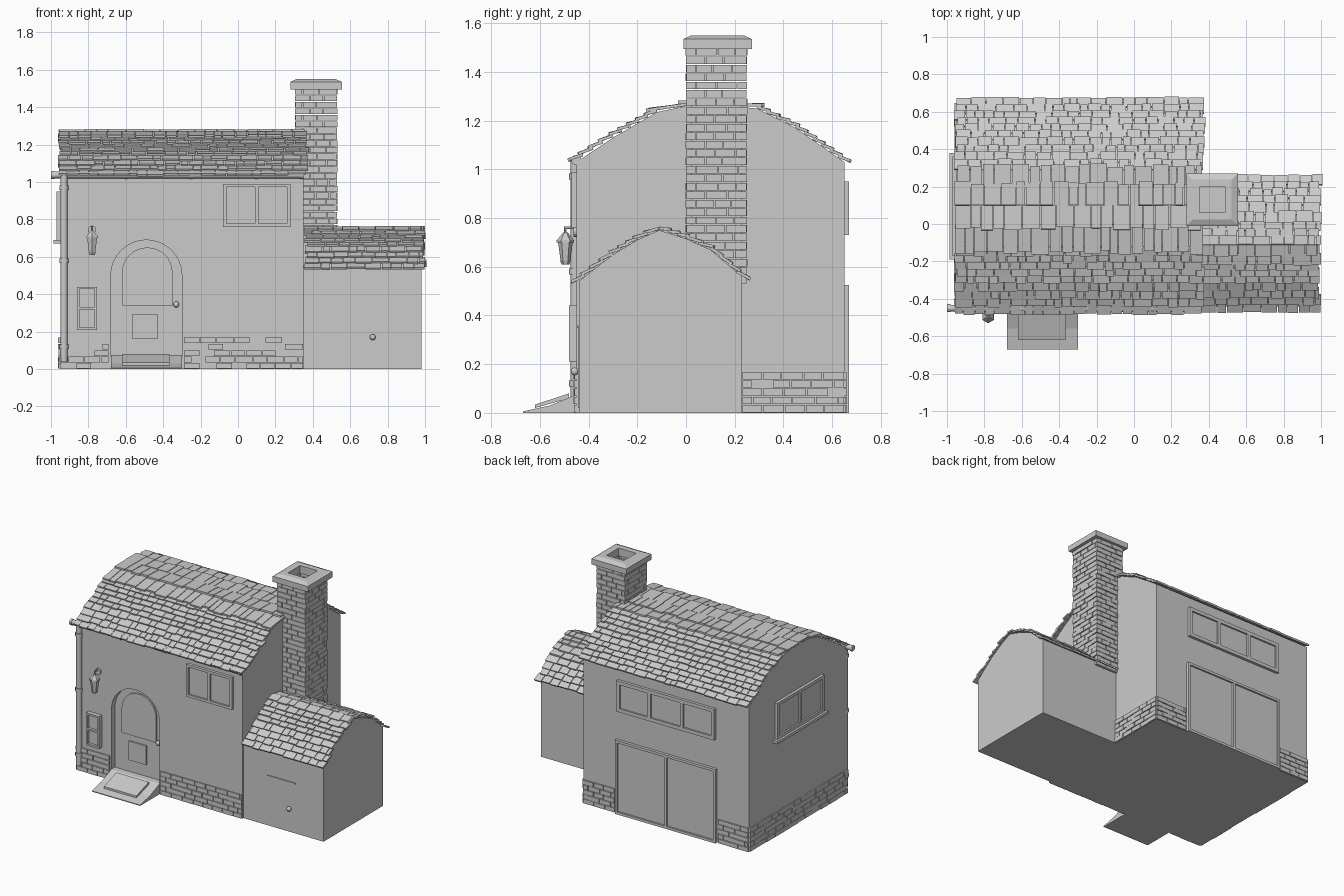
import bpy, bmesh, math, random
from mathutils import Matrix, Vector

if "Cube" in bpy.data.objects:
    bpy.data.objects.remove(bpy.data.objects["Cube"])
random.seed(4)
T = Matrix.Translation
I = Matrix.Identity(4)


def finish(bm, name, smooth=False):
    bmesh.ops.recalc_face_normals(bm, faces=bm.faces[:])
    me = bpy.data.meshes.new(name)
    bm.to_mesh(me)
    bm.free()
    ob = bpy.data.objects.new(name, me)
    bpy.context.collection.objects.link(ob)
    if smooth:
        bpy.context.view_layer.objects.active = ob
        bpy.ops.object.select_all(action='DESELECT')
        ob.select_set(True)
        bpy.ops.object.shade_smooth_by_angle(angle=math.radians(40))
    return ob


def box(bm, a, b, M=I):
    a, b = Vector(a), Vector(b)
    bmesh.ops.create_cube(bm, size=1, matrix=M @ T((a + b) / 2) @ Matrix.Diagonal((*(b - a), 1)))


def prism(bm, pts, axis, a, b):
    """Extrude a 2D outline along x (outline is y,z) or y (outline is x,z)."""
    P = (lambda p, t: (t, *p)) if axis == 'x' else (lambda p, t: (p[0], t, p[1]))
    lo, hi = ([bm.verts.new(P(p, t)) for p in pts] for t in (a, b))
    bm.faces.new(lo)
    bm.faces.new(hi)
    for i in range(len(pts)):
        j = (i + 1) % len(pts)
        bm.faces.new((lo[i], lo[j], hi[j], hi[i]))


def arch(x, r, z0, spring):
    c = [(x + r * math.cos(math.pi * i / 16), spring + r * math.sin(math.pi * i / 16)) for i in range(17)]
    return [(x + r, z0)] + c + [(x - r, z0)]


def rod(bm, p, q, r1, r2=None, n=12):
    p, q = Vector(p), Vector(q)
    M = T((p + q) / 2) @ (q - p).to_track_quat('Z', 'Y').to_matrix().to_4x4()
    bmesh.ops.create_cone(bm, segments=n, cap_ends=True, radius1=r1, radius2=r1 if r2 is None else r2,
                          depth=(q - p).length, matrix=M)


def tiles(bm, path, x0, x1, pitch):
    """Overlapping tile rows, path runs from the eave up to the ridge."""
    for p, q in zip(path, path[1:]):
        p, q = Vector((0, *p)), Vector((0, *q))
        d = (q - p).normalized()
        n = Vector((0, -d.z, d.y)) * (1 if d.y > 0 else -1)
        rows = max(1, round((q - p).length / pitch))
        step = (q - p).length / rows
        for r in range(rows):
            x = x0 + random.uniform(-.01, .01)
            while x < x1 - .015:
                w = min(random.uniform(.04, .10), x1 + random.uniform(-.01, .01) - x)
                tilt = random.uniform(.006, .012) / step
                up, nn = (d - n * tilt).normalized(), (n + d * tilt).normalized()
                length = step * random.uniform(1.15, 1.35)
                c = p + d * (step * (r + 1) - length / 2) + n * .006
                M = Matrix((Vector((1, 0, 0)), up, nn)).transposed().to_4x4()
                M.translation = c + Vector((x + w / 2, 0, 0))
                bmesh.ops.create_cube(bm, size=1, matrix=M @ Matrix.Diagonal((max(w - .004, .01), length, .012, 1)))
                x += w


def bricks(bm, M, u0, u1, z0, z1, depth, out, rows, width=.085):
    """Running-bond bricks on a wall; local -y faces outward."""
    h = (z1 - z0) / rows
    for r in range(rows):
        u = u0
        w = width * (.5 if r % 2 else 1)
        while u < u1 - .005:
            e = u + w if u + w < u1 - .015 else u1
            o = out + random.uniform(-.003, .003)
            box(bm, (u + .002, -o, z0 + r * h + .002), (e - .002, depth, z0 + (r + 1) * h - .002), M)
            u, w = e, width * random.uniform(.85, 1.15)


def window(name, M, u0, u1, z0, z1, panes, stacked=False, sill=False, f=.018, out=.02):
    """Framed panes on a wall; local -y faces outward."""
    bm = bmesh.new()
    box(bm, (u0, -out * .4, z0), (u1, .01, z1), M)
    for a, b in ((u0, u0 + f), (u1 - f, u1)):
        box(bm, (a, -out, z0), (b, .01, z1), M)
    for a, b in ((z0, z0 + f), (z1 - f, z1)):
        box(bm, (u0 + f, -out, a), (u1 - f, .01, b), M)
    for i in range(1, panes):
        if stacked:
            z = z0 + (z1 - z0) * i / panes
            box(bm, (u0 + f, -out, z - f / 2), (u1 - f, .01, z + f / 2), M)
        else:
            u = u0 + (u1 - u0) * i / panes
            box(bm, (u - f / 2, -out, z0 + f), (u + f / 2, .01, z1 - f), M)
    if sill:
        box(bm, (u0 - .02, -out * 1.8, z0 - .02), (u1 + .02, .01, z0), M)
    finish(bm, name)


# wall frames: local x runs along the wall, local -y points outward
front = T((0, -.45, 0))
back = T((0, .65, 0)) @ Matrix.Rotation(math.pi, 4, 'Z')
left = T((-.95, 0, 0)) @ Matrix.Rotation(-math.pi / 2, 4, 'Z')
right = T((.35, 0, 0)) @ Matrix.Rotation(math.pi / 2, 4, 'Z')

# main house with recessed arched doorway
bm = bmesh.new()
prism(bm, [(-.45, 0), (-.45, 1.03), (-.3, 1.13), (-.12, 1.235), (0, 1.26), (.1, 1.267), (.29, 1.25),
           (.45, 1.17), (.65, 1.03), (.65, 0)], 'x', -.95, .35)
house = finish(bm, "main_house")
bm = bmesh.new()
prism(bm, arch(-.49, .19, .075, .50), 'y', -.6, -.41)
cutter = finish(bm, "doorway_cutter")
cutter.hide_render = True
mod = house.modifiers.new("doorway", 'BOOLEAN')
mod.operation, mod.object, mod.solver = 'DIFFERENCE', cutter, 'EXACT'
bpy.context.view_layer.objects.active = house
bpy.ops.object.modifier_apply(modifier=mod.name)
bpy.data.objects.remove(cutter)

# annex
bm = bmesh.new()
prism(bm, [(-.44, 0), (-.44, .54), (-.3, .65), (-.2, .71), (-.11, .75), (0, .715), (.1, .67), (.23, .56), (.23, 0)],
      'x', .34, .98)
finish(bm, "annex")

# roof tiles
bm = bmesh.new()
tiles(bm, [(-.465, 1.035), (-.3, 1.14), (-.12, 1.24)], -.955, .375, .045)
tiles(bm, [(-.12, 1.24), (0, 1.266), (.1, 1.273)], -.955, .37, .11)
tiles(bm, [(.66, 1.03), (.45, 1.175), (.29, 1.255)], -.955, .375, .045)
tiles(bm, [(.29, 1.255), (.1, 1.273)], -.955, .37, .1)
finish(bm, "main_roof_tiles")
bm = bmesh.new()
tiles(bm, [(-.455, .535), (-.3, .655), (-.2, .715), (-.11, .757)], .36, 1.0, .045)
tiles(bm, [(.245, .55), (.1, .675), (0, .72), (-.11, .757)], .36, 1.0, .045)
finish(bm, "annex_roof_tiles")

# stone base courses
bm = bmesh.new()
for M, a, b in ((front, -.95, -.69), (front, -.29, .35), (back, -.35, -.10), (back, .71, .95),
                (left, -.65, .45), (right, .23, .65)):
    bricks(bm, M, a, b, 0, .17, .01, .009, 5)
finish(bm, "base_bricks")

# chimney of bricks around a core, hollow at the top
bm = bmesh.new()
box(bm, (.325, .02, .5), (.51, .23, 1.28))
cx, cy, hx, hy = .4175, .125, .1125, .125
for k, (w, d) in enumerate(((hx, hy), (hy, hx), (hx, hy), (hy, hx))):
    M = T((cx, cy, 0)) @ Matrix.Rotation(k * math.pi / 2, 4, 'Z') @ T((0, -d, 0))
    bricks(bm, M, -w, w, .53, 1.5, .035, -.001, 28, .08)
finish(bm, "chimney_bricks")

# chimney cap ring
bm = bmesh.new()
loops = []
for x, y, z in ((.138, .14, 1.495), (.138, .14, 1.535), (.105, .107, 1.55), (.068, .068, 1.55), (.068, .068, 1.495)):
    loops.append([bm.verts.new((cx + sx * x, .13 + sy * y, z)) for sx, sy in ((-1, -1), (1, -1), (1, 1), (-1, 1))])
for A, B in zip(loops, loops[1:] + loops[:1]):
    for i in range(4):
        bm.faces.new((A[i], A[i - 1], B[i - 1], B[i]))
finish(bm, "chimney_cap")

# windows, letter box and garage doors
window("front_window", front, -.08, .28, .76, .99, 2)
window("back_window", back, -.08, .69, .73, .95, 3, f=.025)
window("left_window", left, -.36, .17, .69, .95, 2, sill=True, f=.022)
window("garage_doors", back, -.09, .70, 0, .525, 2)
window("wall_box", front, -.86, -.755, .21, .44, 2, stacked=True, f=.013, out=.03)

# front door details
bm = bmesh.new()
prism(bm, arch(-.485, .135, .34, .515), 'y', -.42, -.40)
box(bm, (-.565, -.42, .16), (-.43, -.40, .295))
finish(bm, "door_panels")
bm = bmesh.new()
for c, s in (((-.33, -.425, .345), .016), ((.72, -.457, .17), .016)):
    bmesh.ops.create_uvsphere(bm, u_segments=16, v_segments=10, radius=s, matrix=T(c))
    rod(bm, c, (c[0], c[1] + .025, c[2]), .007)
finish(bm, "door_knobs", True)

# annex door
bm = bmesh.new()
box(bm, (.55, -.443, .02), (.75, -.43, .35))
box(bm, (.54, -.447, .35), (.76, -.43, .358))
finish(bm, "annex_door")

# sloping doorstep and mat
bm = bmesh.new()
prism(bm, [(-.67, 0), (-.67, .006), (-.56, .03), (-.45, .075), (-.41, .075), (-.41, 0)], 'x', -.68, -.3)
finish(bm, "doorstep")
bm = bmesh.new()
prism(bm, [(-.62, .02), (-.62, .034), (-.48, .08), (-.48, .06)], 'x', -.62, -.365)
finish(bm, "door_mat")

# gutter and downpipe with brackets
bm = bmesh.new()
rod(bm, (-1, -.45, 1.038), (.35, -.45, 1.038), .018)
for x in (-.99, -.6, -.25, .1, .34):
    rod(bm, (x - .008, -.45, 1.038), (x + .008, -.45, 1.038), .021)
rod(bm, (-.93, -.455, .04), (-.93, -.455, 1.035), .019)
for z in (.12, .58, .97):
    rod(bm, (-.93, -.455, z - .012), (-.93, -.455, z + .012), .025)
finish(bm, "gutter_and_downpipe", True)

# wall lantern
bm = bmesh.new()
x, y = -.78, -.495
rod(bm, (x, y, .61), (x, y, .625), .016, .022, 6)
rod(bm, (x, y, .625), (x, y, .70), .02, .03, 6)
rod(bm, (x, y, .70), (x, y, .71), .036, .036, 6)
rod(bm, (x, y, .71), (x, y, .74), .034, .01, 6)
rod(bm, (x, y, .74), (x, y, .765), .005, n=8)
rod(bm, (x, y, .76), (x, -.445, .76), .006, n=8)
rod(bm, (x, -.462, .745), (x, -.445, .745), .022)
finish(bm, "wall_lantern")
